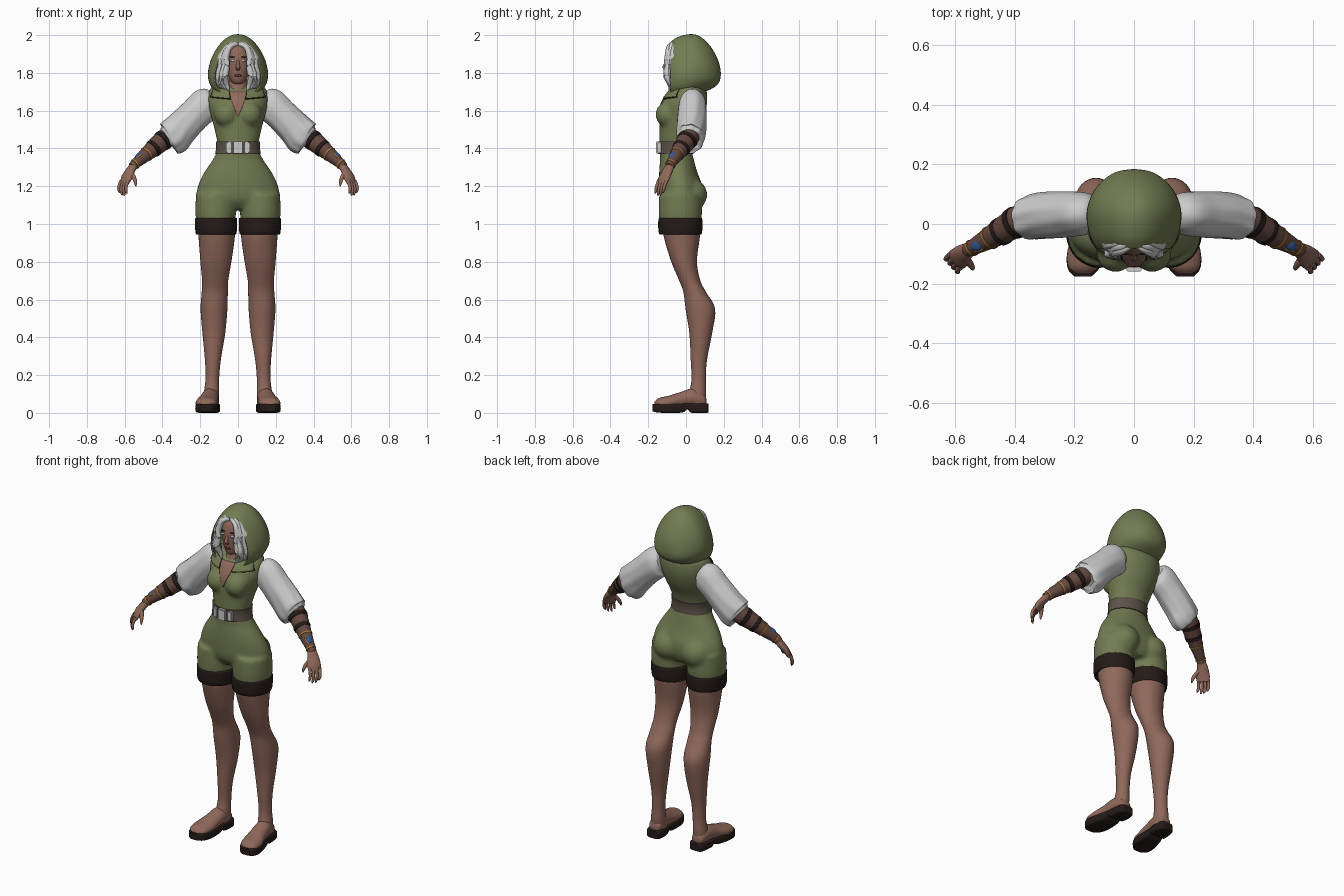
import bpy, bmesh, math, random
from mathutils import Vector, Matrix
from mathutils.bvhtree import BVHTree

random.seed(4)
X, Y, Z = Vector((1, 0, 0)), Vector((0, 1, 0)), Vector((0, 0, 1))


def material(name, r, g, b):
    m = bpy.data.materials.new(name)
    m.diffuse_color = (r, g, b, 1)
    return m


GREEN = material("green_cloth", .17, .2, .085)
SKIN = material("skin", .28, .14, .105)
WRAP = material("brown_wrap", .13, .065, .05)
DARK = material("dark_leather", .018, .011, .009)
BELT = material("belt_leather", .11, .085, .065)
BLUE = material("blue_gem", .03, .1, .33)
GOLD = material("gold", .4, .2, .03)
LIPS = material("lips", .14, .035, .03)
EYES = material("pale_eyes", .5, .72, .8)


def finish(name, bm, mat=None, mirror=False, angle=45):
    bmesh.ops.recalc_face_normals(bm, faces=bm.faces)
    me = bpy.data.meshes.new(name)
    bm.to_mesh(me)
    bm.free()
    ob = bpy.data.objects.new(name, me)
    bpy.context.collection.objects.link(ob)
    if mat:
        me.materials.append(mat)
    bpy.ops.object.select_all(action='DESELECT')
    ob.select_set(True)
    bpy.context.view_layer.objects.active = ob
    bpy.ops.object.shade_smooth_by_angle(angle=math.radians(angle))
    if mirror:
        ob.modifiers.new("mirror", 'MIRROR')
    return ob


def spline(rows, steps):
    # Catmull-Rom through rows of numbers
    out = []
    for i in range(len(rows) - 1):
        p0, p1, p2, p3 = rows[max(i - 1, 0)], rows[i], rows[i + 1], rows[min(i + 2, len(rows) - 1)]
        for k in range(steps):
            t = k / steps
            out.append([.5 * (2 * b + (c - a) * t + (2 * a - 5 * b + 4 * c - d) * t * t
                              + (3 * b - a - 3 * c + d) * t ** 3) for a, b, c, d in zip(p0, p1, p2, p3)])
    return out + [list(rows[-1])]


def tube(bm, rows, axis='z', n=32, steps=5, p=1, egg=0, ripple=0, caps=(1, 1)):
    # skin of elliptical rings; each row is centre x, y, z and two radii
    rows = spline(rows, steps)
    rings = []
    for i, (x, y, z, a, b) in enumerate(rows):
        u, v = X, Y if axis == 'z' else Z
        if axis == 'path':
            t = Vector(rows[min(i + 1, len(rows) - 1)][:3]) - Vector(rows[max(i - 1, 0)][:3])
            u = t.cross(Z).normalized()
            v = u.cross(t).normalized()
        s, ring = i / (len(rows) - 1), []
        for k in range(n):
            w = 2 * math.pi * k / n
            cs, sn = (math.copysign(abs(f) ** p, f) for f in (math.cos(w), math.sin(w)))
            f = 1 + ripple * s * (math.cos(9 * w + 4 * s) + .6 * math.cos(5 * w - 7 * s))
            ring.append(bm.verts.new(Vector((x, y, z)) + u * a * cs * f * (1 - egg * sn) + v * b * sn * f))
        rings.append(ring)
    for r, q in zip(rings, rings[1:]):
        for k in range(n):
            bm.faces.new((r[k], r[(k + 1) % n], q[(k + 1) % n], q[k]))
    for use, ring in zip(caps, (rings[0], rings[-1])):
        if use:
            bm.faces.new(ring)


def loft(name, rows, mat=None, mirror=False, **kw):
    bm = bmesh.new()
    tube(bm, rows, **kw)
    return finish(name, bm, mat, mirror)


def add_ball(bm, loc, size, rot=Matrix.Identity(4)):
    bmesh.ops.create_uvsphere(bm, u_segments=24, v_segments=14, radius=1,
                              matrix=Matrix.Translation(loc) @ rot @ Matrix.Diagonal((*size, 1)))


def ball(name, loc, size, mat=None, mirror=False, rot=Matrix.Identity(4)):
    bm = bmesh.new()
    add_ball(bm, loc, size, rot)
    return finish(name, bm, mat, mirror)


# one-piece suit: torso, pelvis, bust, seat and short legs fused together
bm = bmesh.new()
tube(bm, [(0, -.05, 1.33, .14, .085), (0, -.055, 1.40, .108, .085), (0, -.045, 1.48, .12, .095),
          (0, -.025, 1.56, .14, .115), (0, -.012, 1.63, .158, .122), (0, .005, 1.69, .157, .107),
          (0, .02, 1.73, .135, .077), (0, .02, 1.745, .06, .04)])
tube(bm, [(0, -.05, 1.37, .11, .085), (0, -.042, 1.28, .175, .1), (0, -.028, 1.2, .213, .115),
          (0, -.025, 1.13, .215, .11), (0, -.02, 1.08, .15, .08)])
for s in (-1, 1):
    add_ball(bm, (s * .062, -.1, 1.58), (.064, .062, .066))
    add_ball(bm, (s * .095, .015, 1.155), (.092, .098, .09))
    tube(bm, [(s * .115, -.03, 1.16, .108, .112), (s * .118, -.03, 1.06, .108, .115),
              (s * .118, -.03, .99, .1, .108)])
suit = finish("suit", bm, GREEN, angle=180)
rm = suit.modifiers.new("fuse", 'REMESH')
rm.mode, rm.voxel_size, rm.use_smooth_shade = 'VOXEL', .01, True
sm = suit.modifiers.new("soften", 'SMOOTH')
sm.factor, sm.iterations = .5, 8
bpy.context.view_layer.update()
suit_bvh = BVHTree.FromObject(suit, bpy.context.evaluated_depsgraph_get())


def drape(name, corners, mat, lift, mirror=False, n=12):
    # four-cornered patch (x, z) projected from the front onto the suit
    a, b, c, d = map(Vector, corners)
    bm, grid = bmesh.new(), []
    for i in range(n + 1):
        l, r = a.lerp(d, i / n), b.lerp(c, i / n)
        pts = [l.lerp(r, j / n) for j in range(n + 1)]
        hits = [suit_bvh.ray_cast(Vector((q.x, -1, q.y)), Y)[0] for q in pts]
        grid.append([bm.verts.new((q.x, (h.y if h else -.05) - lift, q.y)) for q, h in zip(pts, hits)])
    for r, q in zip(grid, grid[1:]):
        for j in range(n):
            bm.faces.new((r[j], r[j + 1], q[j + 1], q[j]))
    ob = finish(name, bm, mat, mirror)
    ob.modifiers.new("thickness", 'SOLIDIFY').thickness = .005


drape("neckline_skin", [(-.055, 1.705), (.055, 1.705), (.002, 1.57), (-.002, 1.57)], SKIN, .004)
drape("collar_edge", [(.046, 1.71), (.13, 1.715), (.148, 1.67), (.038, 1.661)], DARK, .006, True)
drape("collar", [(.05, 1.715), (.13, 1.72), (.144, 1.675), (.044, 1.666)], GREEN, .010, True)

# hood: open sack running front to back
hood = loft("hood", [(0, -.08, 1.815, .117, .145), (0, -.045, 1.825, .136, .16), (0, .01, 1.835, .148, .165),
                     (0, .06, 1.842, .145, .153), (0, .11, 1.833, .125, .125), (0, .15, 1.815, .09, .086),
                     (0, .173, 1.80, .05, .046), (0, .18, 1.795, .008, .008)],
            GREEN, axis='y', n=48, p=.92, egg=.27, caps=(0, 1))
so = hood.modifiers.new("thickness", 'SOLIDIFY')
so.thickness, so.offset = .008, 0

# neck, head and face
loft("neck", [(0, -.03, 1.66, .075, .072), (0, -.025, 1.715, .052, .055), (0, -.01, 1.8, .044, .048)], SKIN)
loft("head", [(0, -.052, 1.738, .012, .015), (0, -.05, 1.75, .032, .04), (0, -.04, 1.785, .052, .06),
              (0, -.03, 1.83, .066, .075), (0, -.025, 1.88, .072, .08), (0, -.02, 1.93, .062, .07),
              (0, -.02, 1.965, .03, .035)], SKIN)
loft("nose", [(0, -.098, 1.875, .006, .006), (0, -.108, 1.85, .008, .008), (0, -.114, 1.828, .012, .01),
              (0, -.1, 1.812, .008, .006)], SKIN, n=16)
ball("lips", (0, -.096, 1.786), (.018, .009, .007), LIPS)
ball("eye", (.028, -.096, 1.865), (.014, .008, .006), EYES, True)
ball("brow", (.029, -.096, 1.884), (.019, .008, .003), DARK, True)

# wavy hair
ball("hair_cap", (0, .005, 1.885), (.088, .085, .085))
for i in range(8):
    f = i / 7
    x, y = .066 + .038 * f, -.098 + .05 * f
    j = [random.uniform(-.009, .009) for _ in range(4)]
    loft("hair_lock", [(.004, y + .025, 1.955, .008, .012), (.045, y + .008, 1.94 + j[0], .014, .014),
                       (x - .004, y, 1.885 + j[1], .015, .017), (x + j[1], y - .004, 1.835, .014, .016),
                       (x + .006 + j[2], y + j[0], 1.785, .016, .018), (x + j[3], y + .012, 1.74, .012, .014),
                       (x - .012 + j[0], y + .01, 1.705 + .02 * f, .003, .003)],
         mirror=True, axis='path', n=12, ripple=.06)

# belt and buckle plates
loft("belt", [(0, -.054, 1.37, .121, .094), (0, -.054, 1.405, .116, .093), (0, -.052, 1.438, .118, .095)],
     BELT, n=48)
for x, y, w, h in ((0, -.149, .05, .066), (-.05, -.139, .026, .058), (.05, -.139, .026, .058)):
    bm = bmesh.new()
    bmesh.ops.create_cube(bm, size=1, matrix=Matrix.Translation((x, y, 1.405)) @ Matrix.Diagonal((w, .022, h, 1)))
    bmesh.ops.bevel(bm, geom=bm.edges[:], offset=.004, segments=2, affect='EDGES')
    finish("buckle_plate", bm)

# legs, thigh cuffs and shoes
loft("leg", [(.117, -.022, 1.0, .1, .1), (.113, -.022, .93, .096, .095), (.117, -.01, .8, .082, .068),
             (.121, .02, .7, .069, .056), (.123, .046, .64, .069, .06), (.127, .076, .55, .071, .078),
             (.128, .078, .42, .06, .06), (.133, .068, .28, .042, .043), (.136, .067, .18, .036, .038),
             (.14, .062, .11, .04, .045), (.143, .05, .05, .042, .052)], SKIN, True)
loft("thigh_cuff", [(.116, -.025, .95, .096, .098), (.116, -.029, .945, .105, .11), (.116, -.03, .965, .11, .116),
                    (.116, -.03, 1.01, .112, .117), (.116, -.03, 1.03, .11, .114), (.116, -.03, 1.033, .098, .1)],
     DARK, True, n=48)
loft("foot", [(.143, .108, .06, .015, .015), (.143, .095, .065, .036, .035), (.147, .04, .08, .045, .05),
              (.155, -.03, .068, .05, .042), (.165, -.09, .055, .058, .036), (.17, -.145, .05, .05, .028),
              (.172, -.168, .045, .02, .012)], SKIN, True, axis='y')
loft("sole", [(.143, .12, .026, .022, .022), (.143, .108, .025, .042, .025), (.145, .06, .025, .05, .025),
              (.149, .025, .026, .048, .024), (.15, .008, .034, .048, .016), (.154, -.02, .026, .051, .024),
              (.164, -.1, .025, .061, .025), (.17, -.15, .026, .052, .024), (.172, -.177, .027, .028, .019)],
     DARK, True, axis='y', p=.35)

# arms: puffed sleeve, wrapped forearm, straps and bracer gem
loft("sleeve", [(.13, .035, 1.655, .05, .055), (.165, .035, 1.637, .07, .088), (.23, .032, 1.578, .077, .086),
                (.3, .028, 1.508, .078, .09), (.345, .022, 1.46, .075, .096), (.366, .02, 1.445, .064, .076),
                (.37, .02, 1.442, .045, .045)], None, True, axis='path', n=64, steps=7, ripple=.035)
loft("forearm", [(.33, .03, 1.485, .048, .05), (.38, .015, 1.455, .051, .054), (.43, -.015, 1.415, .047, .049),
                 (.49, -.05, 1.365, .036, .037), (.54, -.078, 1.322, .027, .027), (.56, -.088, 1.302, .024, .024)],
     WRAP, True, axis='path')
for c, d, r, m in (((.4, .003, 1.44), .009, .055, DARK), ((.447, -.026, 1.4), .008, .048, DARK),
                   ((.484, -.047, 1.37), .003, .0405, GOLD), ((.545, -.081, 1.317), .003, .029, GOLD)):
    loft("arm_strap", [(c[0] + k * d, c[1] - k * d * .6, c[2] - k * d * .8, q, q)
                       for k, q in ((-1, r - .006), (-.9, r), (.9, r * .96), (1, r - .008))],
         m, True, axis='path', steps=2)
along = Vector((.62, -.4, -.55)).normalized()
side = along.cross(Vector((.5, -.1, .75))).normalized()
turn = Matrix((along, side, along.cross(side))).transposed().to_4x4()
ball("gem_setting", (.523, -.07, 1.362), (.034, .024, .009), GOLD, True, turn)
ball("gem", (.5255, -.071, 1.365), (.027, .018, .011), BLUE, True, turn)

# hands
loft("palm", [(.55, -.083, 1.312, .023, .022), (.573, -.099, 1.277, .032, .02), (.59, -.116, 1.243, .038, .018),
              (.6, -.125, 1.215, .034, .012)], SKIN, True, axis='path', n=24)
for i in range(4):
    k = (i - 1.5) * .0185
    x, y, l = .6 - .67 * k, -.124 - .74 * k, (.058, .07, .072, .06)[i]
    loft("finger", [(x, y, 1.23, .009, .009), (x + .012, y - .012, 1.222 - l * .45, .0085, .0085),
                    (x + .01, y - .016, 1.222 - l * .8, .0075, .0075), (x + .006, y - .018, 1.222 - l, .003, .003)],
         SKIN, True, axis='path', n=12)
loft("thumb", [(.57, -.108, 1.275, .014, .014), (.552, -.132, 1.247, .012, .011), (.543, -.146, 1.222, .009, .009),
               (.541, -.153, 1.2, .003, .003)], SKIN, True, axis='path', n=12)
